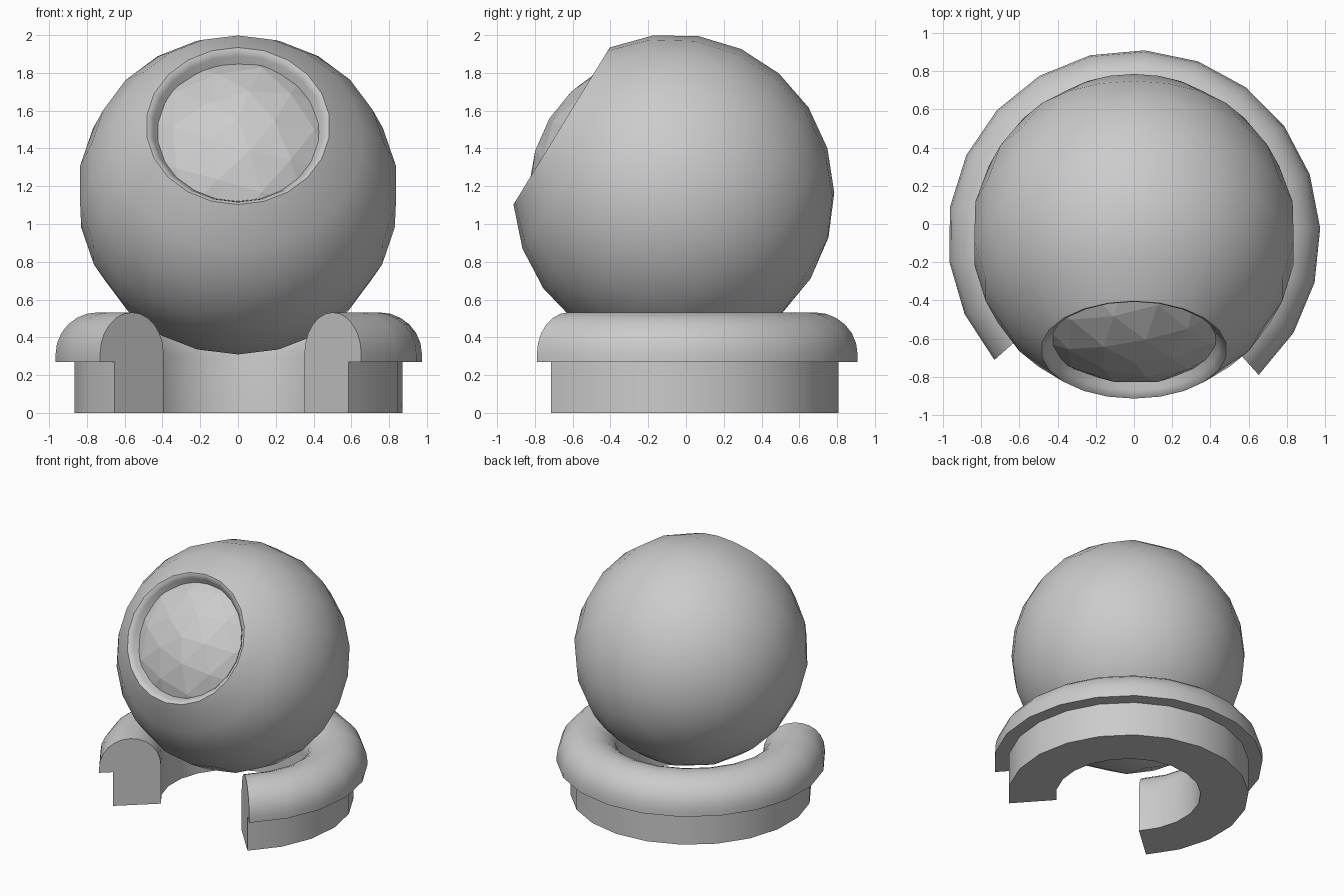
import bpy, bmesh
from math import sin, cos, pi, radians
from mathutils import Matrix, Vector

if "Cube" in bpy.data.objects:
    bpy.data.objects.remove(bpy.data.objects["Cube"])

CY = -0.065                                   # shared centre line of ball and base
BALL = Vector((0, CY, 1.155))
TILT = Matrix.Translation(BALL) @ Matrix.Rotation(radians(90 - 31.5), 4, 'X')
R = 0.85


def finish(name, bm, matrix, smooth=True):
    bm.transform(matrix)
    mesh = bpy.data.meshes.new(name)
    bm.to_mesh(mesh)
    bm.free()
    ob = bpy.data.objects.new(name, mesh)
    bpy.context.collection.objects.link(ob)
    if smooth:
        bpy.ops.object.select_all(action='DESELECT')
        bpy.context.view_layer.objects.active = ob
        ob.select_set(True)
        bpy.ops.object.shade_smooth_by_angle(angle=radians(40))
    return ob


def lathe(profile, start, sweep, steps, closed=False):
    """Spin an (r, z) profile about z; a partial sweep of a closed profile gets end caps."""
    bm = bmesh.new()
    a = radians(start)
    vs = [bm.verts.new((r * cos(a), r * sin(a), z)) for r, z in profile]
    pairs = list(zip(vs, vs[1:])) + ([(vs[-1], vs[0])] if closed else [])
    es = [bm.edges.new(p) for p in pairs]
    bmesh.ops.spin(bm, geom=vs + es, cent=(0, 0, 0), axis=(0, 0, 1),
                   angle=radians(sweep), steps=steps)
    bmesh.ops.remove_doubles(bm, verts=bm.verts, dist=1e-4)
    if closed:
        bmesh.ops.holes_fill(bm, edges=[e for e in bm.edges if e.is_boundary], sides=0)
    bmesh.ops.recalc_face_normals(bm, faces=bm.faces)
    return bm


# Ball shell: sphere turned about the tilted window axis, with a soft inward lip
lip = [(0.405, 0.60), (0.43, 0.634), (0.452, 0.668), (0.468, 0.688)]
arc = [radians(35 + 145 * i / 9) for i in range(10)]
shell = lip + [(R * sin(t), R * cos(t)) for t in arc]
finish("ball_shell", lathe(shell, 90, 360, 22), TILT)

# Window: faceted cap of a slightly smaller sphere behind the opening
bm = bmesh.new()
bmesh.ops.create_icosphere(bm, subdivisions=3, radius=0.772)
bmesh.ops.delete(bm, geom=[v for v in bm.verts if v.co.z < 0.42], context='VERTS')
finish("window", bm, TILT, smooth=False)

# Base: three-quarter ring, straight foot with a rounded overhanging cushion on top
top = [(0.75 - 0.225 * cos(pi * i / 12), 0.31 + 0.222 * sin(pi * i / 12)) for i in range(13)]
ring = [(0.525, 0)] + top + [(0.975, 0.27), (0.873, 0.27), (0.873, 0)]
finish("base_ring", lathe(ring, -48, 269.5, 16, closed=True), Matrix.Translation((0, CY, 0)))
